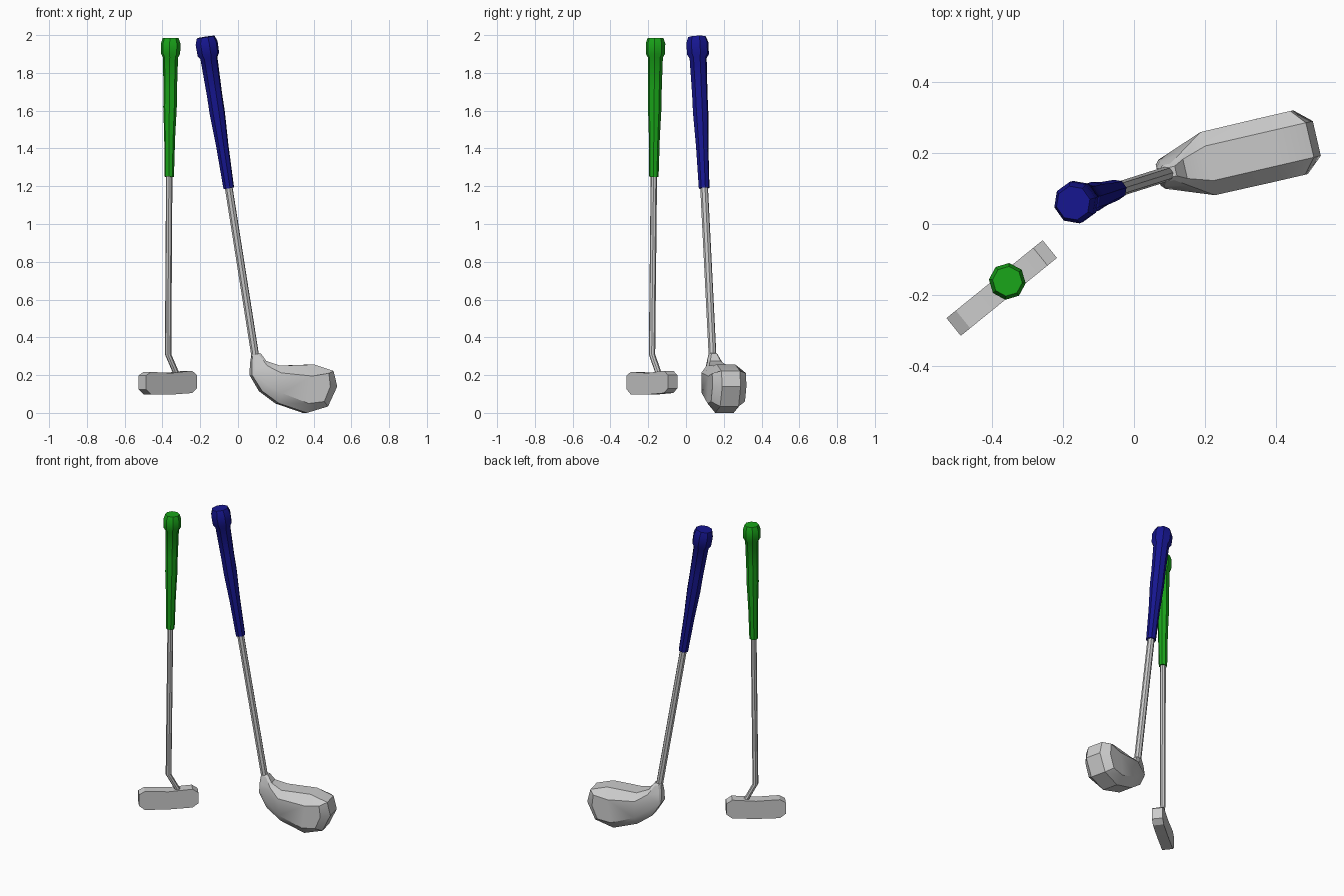
import bpy, bmesh, math
from mathutils import Vector, Matrix

if "Cube" in bpy.data.objects:
    bpy.data.objects.remove(bpy.data.objects["Cube"])


def finish(name, bm, colour=None):
    bmesh.ops.recalc_face_normals(bm, faces=bm.faces)
    mesh = bpy.data.meshes.new(name)
    bm.to_mesh(mesh)
    bm.free()
    ob = bpy.data.objects.new(name, mesh)
    bpy.context.collection.objects.link(ob)
    if colour:
        mat = bpy.data.materials.new(name + "_colour")
        mat.diffuse_color = colour
        mat.use_nodes = True
        mat.node_tree.nodes["Principled BSDF"].inputs["Base Color"].default_value = mat.diffuse_color
        mesh.materials.append(mat)
    bpy.ops.object.select_all(action='DESELECT')
    ob.select_set(True)
    bpy.context.view_layer.objects.active = ob
    bpy.ops.object.shade_smooth_by_angle(angle=math.radians(30))
    return ob


def tube(name, path, axis, yaw, colour=None, sides=8):
    """Loft rings of (centre, radius), all perpendicular to axis."""
    bm = bmesh.new()
    rot = Vector((0, 0, 1)).rotation_difference(Vector(axis)).to_matrix()
    rings = []
    for c, r in path:
        ring = []
        for i in range(sides):
            a = yaw + math.tau * i / sides
            ring.append(bm.verts.new(Vector(c) + rot @ Vector((r * math.cos(a), r * math.sin(a), 0))))
        rings.append(ring)
    for a, b in zip(rings, rings[1:]):
        for i in range(sides):
            j = (i + 1) % sides
            bm.faces.new((a[i], a[j], b[j], b[i]))
    bm.faces.new(rings[0])
    bm.faces.new(rings[-1])
    return finish(name, bm, colour)


def grip(name, bottom, top, scale, yaw, colour):
    # (fraction along the grip, radius): wavy handle with a flared end cap
    prof = [(0, .025), (.28, .029), (.50, .036), (.62, .036), (.86, .040),
            (.885, .051), (.96, .052), (1, .042)]
    b, t = Vector(bottom), Vector(top)
    tube(name, [(b.lerp(t, f), r * scale) for f, r in prof], t - b, yaw, colour)


# Putter: grip and bent shaft
Y1 = math.radians(39)
grip("putter_grip", (-.364, -.17, 1.25), (-.356, -.161, 1.985), 1.0, Y1, (.01, .38, .01, 1))
tube("putter_shaft", [((-.364, -.17, 1.27), .017), ((-.37, -.18, .31), .017),
                      ((-.323, -.142, .20), .017)], (0, 0, 1), Y1)

# Putter head: side profile extruded to a bar, turned in plan
prof = [(-.174, .125), (-.174, .197), (-.14, .217), (0, .211), (.14, .223), (.174, .20),
        (.174, .13), (.14, .105), (0, .097), (-.14, .098)]
bm = bmesh.new()
f = bm.faces.new([bm.verts.new((u, -.032, z)) for u, z in prof])
ext = bmesh.ops.extrude_face_region(bm, geom=[f])["geom"]
bmesh.ops.translate(bm, vec=(0, .064, 0), verts=[v for v in ext if isinstance(v, bmesh.types.BMVert)])
bm.transform(Matrix.Translation((-.372, -.18, 0)) @ Matrix.Rotation(Y1, 4, 'Z'))
finish("putter_head", bm)

# Driver: grip and straight shaft
Y2 = math.radians(13)
axis = Vector((-.26, -.083, 1.66))
grip("driver_grip", (-.049, .096, 1.19), (-.171, .059, 1.99), 1.16, Y2, (.008, .008, .28, 1))
tube("driver_shaft", [((-.052, .095, 1.21), .021), ((.093, .141, .29), .021)], axis, Y2)

# Driver head: full middle outline and inset face outline as (along, z, half width)
mid = [(-.025, .32, .014), (.018, .315, .014), (.045, .275, .028), (.115, .25, .05),
       (.30, .256, .05), (.405, .222, .05), (.425, .14, .05), (.375, .034, .05),
       (.26, 0, .05), (.11, .05, .045), (.02, .115, .04), (-.033, .20, .03), (-.033, .26, .022)]
face = [(-.014, .31, .024), (.008, .305, .024), (.045, .25, .048), (.11, .212, .091),
        (.28, .195, .092), (.37, .21, .092), (.378, .14, .092), (.345, .06, .092),
        (.26, .05, .092), (.115, .105, .09), (.04, .15, .062), (-.022, .20, .042), (-.022, .26, .033)]
patches = [(0, 1, 2, 12), (12, 2, 11), (11, 2, 3, 10), (10, 3, 9), (9, 3, 4, 8), (8, 4, 5, 7), (7, 5, 6)]
bm = bmesh.new()
rings = [[bm.verts.new((u, s * w, z)) for u, z, w in outline]
         for outline, s in ((face, -1), (mid, -1), (mid, 1), (face, 1))]
n = len(mid)
for a, b in zip(rings, rings[1:]):
    for i in range(n):
        j = (i + 1) % n
        bm.faces.new((a[i], a[j], b[j], b[i]))
for ring in (rings[0], rings[-1]):
    for p in patches:
        bm.faces.new([ring[i] for i in p])
bm.transform(Matrix.Translation((.10, .145, 0)) @ Matrix.Rotation(Y2, 4, 'Z'))
finish("driver_head", bm)
